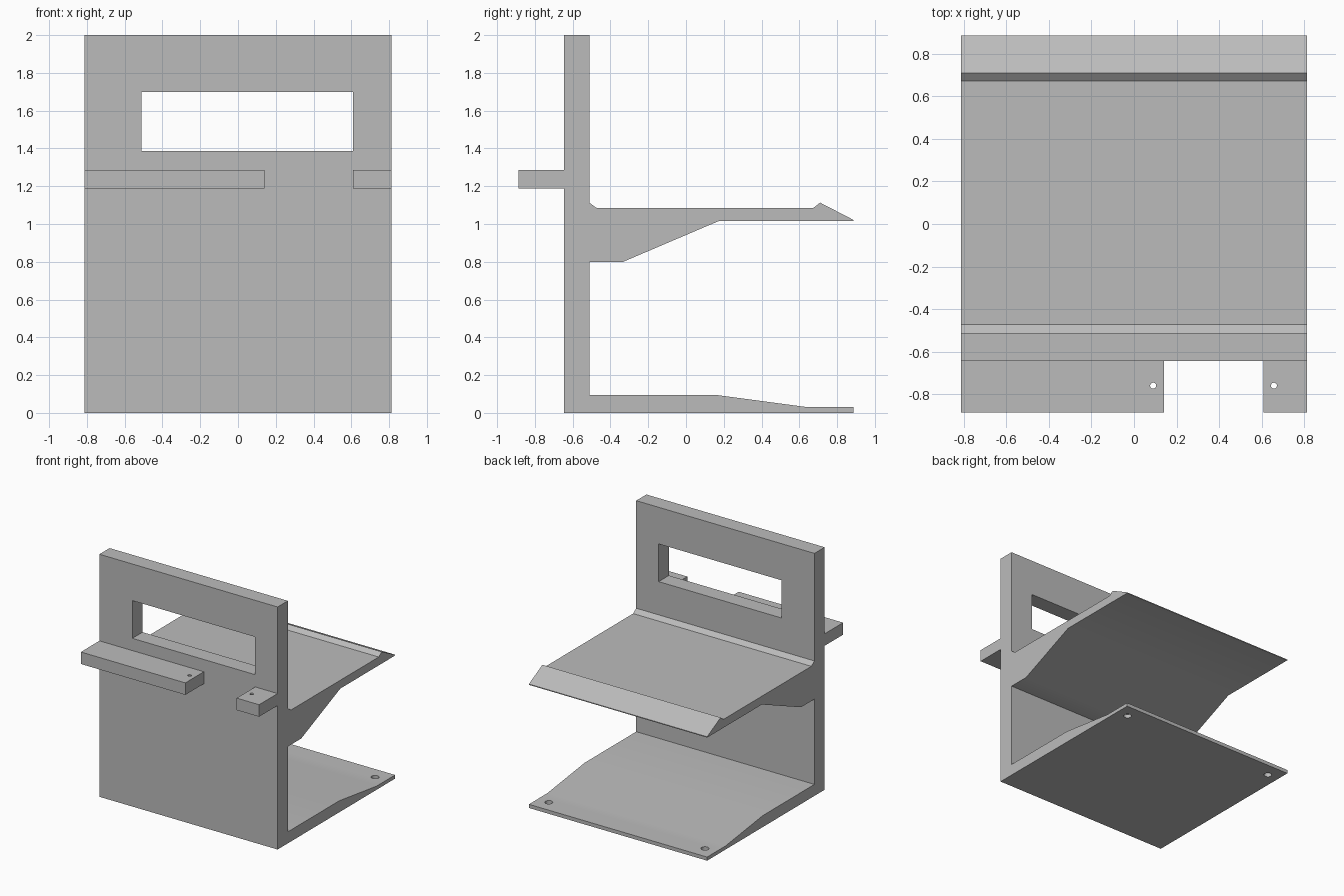
import bpy, bmesh, math
from mathutils import Matrix

cube = bpy.data.objects.get("Cube")
if cube:
    bpy.data.objects.remove(cube, do_unlink=True)

HALF_W = 0.813

grey = bpy.data.materials.new("plain grey")
grey.use_nodes = True
colour = (0.5, 0.5, 0.5, 1)
grey.diffuse_color = colour
grey.node_tree.nodes["Principled BSDF"].inputs["Base Color"].default_value = colour


def make_object(name, bm):
    bmesh.ops.recalc_face_normals(bm, faces=bm.faces)
    mesh = bpy.data.meshes.new(name)
    bm.to_mesh(mesh)
    bm.free()
    mesh.materials.append(grey)
    obj = bpy.data.objects.new(name, mesh)
    bpy.context.collection.objects.link(obj)
    return obj


def box(name, x, y, z):
    bm = bmesh.new()
    bmesh.ops.create_cube(bm, size=1)
    for v in bm.verts:
        for i, (lo, hi) in enumerate((x, y, z)):
            v.co[i] = hi if v.co[i] > 0 else lo
    return make_object(name, bm)


def extrude_profile(name, points):
    bm = bmesh.new()
    face = bm.faces.new([bm.verts.new((-HALF_W, y, z)) for y, z in points])
    new = bmesh.ops.extrude_face_region(bm, geom=[face])["geom"]
    bmesh.ops.translate(bm, vec=(2 * HALF_W, 0, 0),
                        verts=[v for v in new if isinstance(v, bmesh.types.BMVert)])
    return make_object(name, bm)


def pin(name, x, y, z, radius):
    bm = bmesh.new()
    bmesh.ops.create_cone(bm, cap_ends=True, segments=32, radius1=radius,
                          radius2=radius, depth=0.3, matrix=Matrix.Translation((x, y, z)))
    return make_object(name, bm)


def cut(target, cutter):
    mod = target.modifiers.new("cut", "BOOLEAN")
    mod.operation = "DIFFERENCE"
    mod.solver = "EXACT"
    mod.object = cutter
    bpy.context.view_layer.objects.active = target
    bpy.ops.object.modifier_apply(modifier=mod.name)
    bpy.data.objects.remove(cutter, do_unlink=True)


# Upright panel, tray with lip and sloped brace, and tapered foot in one profile
bracket = extrude_profile("bracket_body", [
    (-0.645, 0), (0.886, 0), (0.886, 0.03), (0.645, 0.03), (0.16, 0.095),
    (-0.512, 0.095), (-0.512, 0.798), (-0.337, 0.798), (0.172, 1.015),
    (0.886, 1.015), (0.886, 1.022), (0.71, 1.113), (0.673, 1.084),
    (-0.472, 1.084), (-0.512, 1.113), (-0.512, 2), (-0.645, 2)])

# Window through the upright panel
cut(bracket, box("window_cutter", (-0.512, 0.608), (-0.8, -0.4), (1.387, 1.698)))

# Mounting holes in the foot
for side in (-1, 1):
    cut(bracket, pin("foot_hole_cutter", side * 0.712, 0.77, 0, 0.03))

# Front ledges, each with a small hole
parts = [bracket]
for name, x, hole_x in (("long_ledge", (-HALF_W, 0.14), 0.09),
                        ("short_ledge", (0.608, HALF_W), 0.658)):
    ledge = box(name, x, (-0.886, -0.645), (1.187, 1.286))
    cut(ledge, pin("ledge_hole_cutter", hole_x, -0.76, 1.236, 0.014))
    parts.append(ledge)

# Soften shallow bends, keep real edges sharp
for obj in parts:
    bpy.ops.object.select_all(action="DESELECT")
    obj.select_set(True)
    bpy.context.view_layer.objects.active = obj
    bpy.ops.object.shade_smooth_by_angle(angle=math.radians(30))
